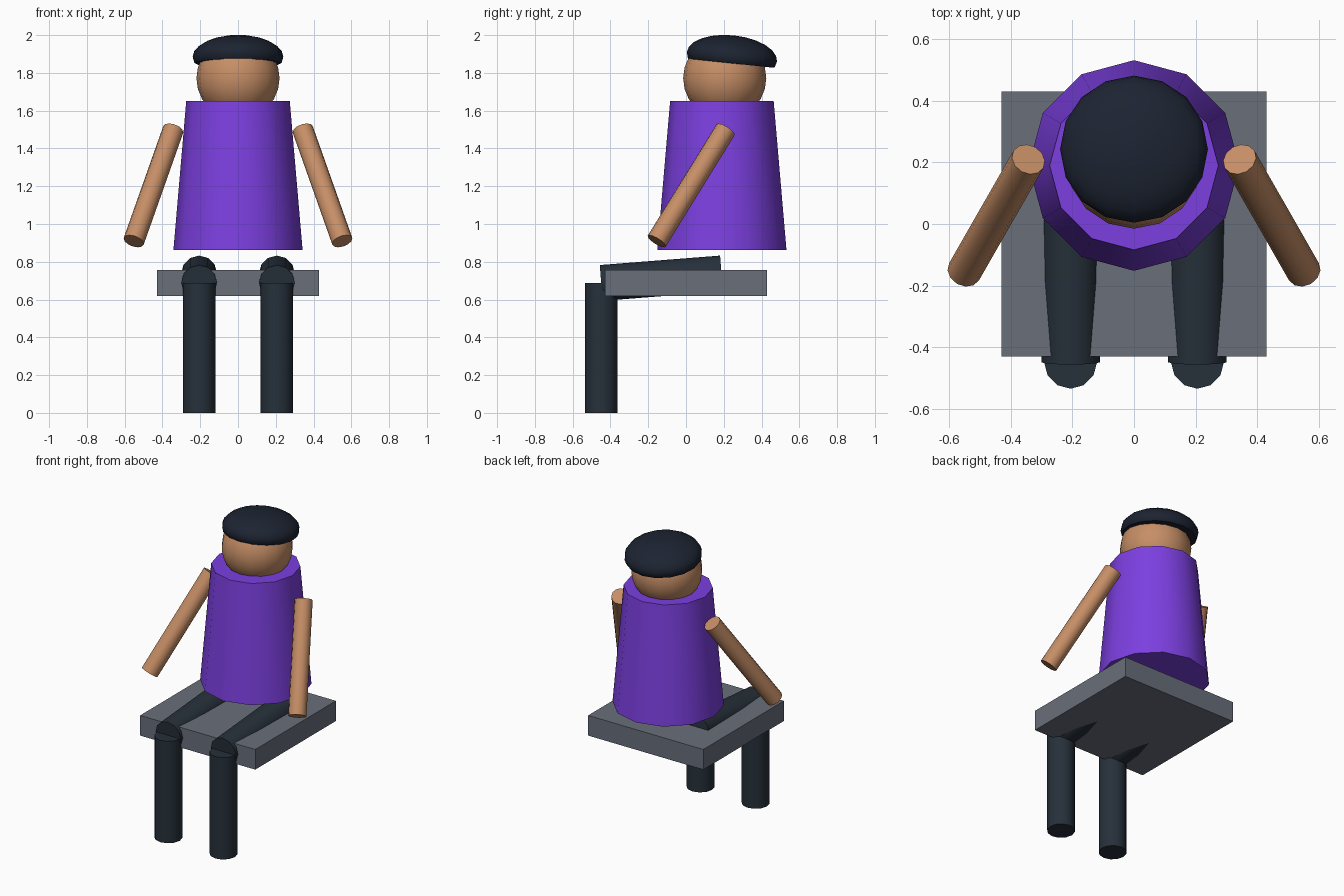
import bpy
import bmesh
from math import radians
from mathutils import Vector

if "Cube" in bpy.data.objects:
    bpy.data.objects.remove(bpy.data.objects["Cube"])


def material(name, hex_rgb):
    """Material from a display (sRGB) colour, stored as linear."""
    m = bpy.data.materials.new(name)
    srgb = [int(hex_rgb[i:i + 2], 16) / 255 for i in (0, 2, 4)]
    m.diffuse_color = (*[((c + 0.055) / 1.055) ** 2.4 for c in srgb], 1)
    m.use_nodes = True
    m.node_tree.nodes["Principled BSDF"].inputs["Base Color"].default_value = m.diffuse_color
    return m


SKIN = material("skin", "c68e66")
PURPLE = material("purple", "7c3fe0")
TROUSER = material("trouser", "26303a")
NAVY = material("navy", "1c2331")
GREY = material("seat_grey", "686e7a")


def finish(name, mat, smooth=True):
    ob = bpy.context.object
    ob.name = name
    ob.data.materials.append(mat)
    if smooth:
        bpy.ops.object.shade_smooth_by_angle(angle=radians(35))
    return ob


def limb(name, a, b, r1, r2, mat, sides=12):
    """Round bar from point a (radius r1) to point b (radius r2)."""
    a, b = Vector(a), Vector(b)
    d = b - a
    bpy.ops.mesh.primitive_cone_add(vertices=sides, radius1=r1, radius2=r2,
                                    depth=d.length, location=(a + b) / 2)
    ob = finish(name, mat)
    ob.rotation_euler = d.to_track_quat('Z', 'Y').to_euler()
    return ob


def ball(name, loc, size, mat, tilt=0, cut=None):
    """Ellipsoid, optionally with a flat underside at unit height cut."""
    bpy.ops.mesh.primitive_uv_sphere_add(segments=16, ring_count=12, radius=1, location=loc)
    ob = bpy.context.object
    if cut is not None:
        bm = bmesh.new()
        bm.from_mesh(ob.data)
        res = bmesh.ops.bisect_plane(bm, geom=bm.verts[:] + bm.edges[:] + bm.faces[:],
                                     plane_co=(0, 0, cut), plane_no=(0, 0, 1),
                                     clear_inner=True)
        rim = [e for e in res["geom_cut"] if isinstance(e, bmesh.types.BMEdge)]
        bmesh.ops.contextual_create(bm, geom=rim)
        bmesh.ops.recalc_face_normals(bm, faces=bm.faces[:])
        bm.to_mesh(ob.data)
        bm.free()
    finish(name, mat)
    ob.scale = size
    ob.rotation_euler.x = tilt
    return ob


# Seat slab
bpy.ops.mesh.primitive_cube_add(size=1, location=(0, 0, 0.688))
bpy.context.object.scale = (0.86, 0.86, 0.136)
finish("seat", GREY, smooth=False)

# Body, head and tilted cap
limb("torso", (0, 0.19, 0.862), (0, 0.19, 1.652), 0.342, 0.274, PURPLE)
ball("head", (0, 0.205, 1.772), (0.22, 0.22, 0.22), SKIN)
ball("cap", (0, 0.243, 1.885), (0.24, 0.24, 0.114), NAVY, radians(-6), cut=-0.3)

# Arms and bent legs, one pair per side
for side, s in (("left", 1), ("right", -1)):
    limb(side + "_arm", (s * 0.343, 0.21, 1.50), (s * 0.552, -0.155, 0.909),
         0.056, 0.056, SKIN)
    limb(side + "_thigh", (s * 0.206, 0.188, 0.738), (s * 0.206, -0.449, 0.688),
         0.095, 0.095, TROUSER)
    limb(side + "_shin", (s * 0.206, -0.449, 0), (s * 0.206, -0.449, 0.688),
         0.086, 0.086, TROUSER)
